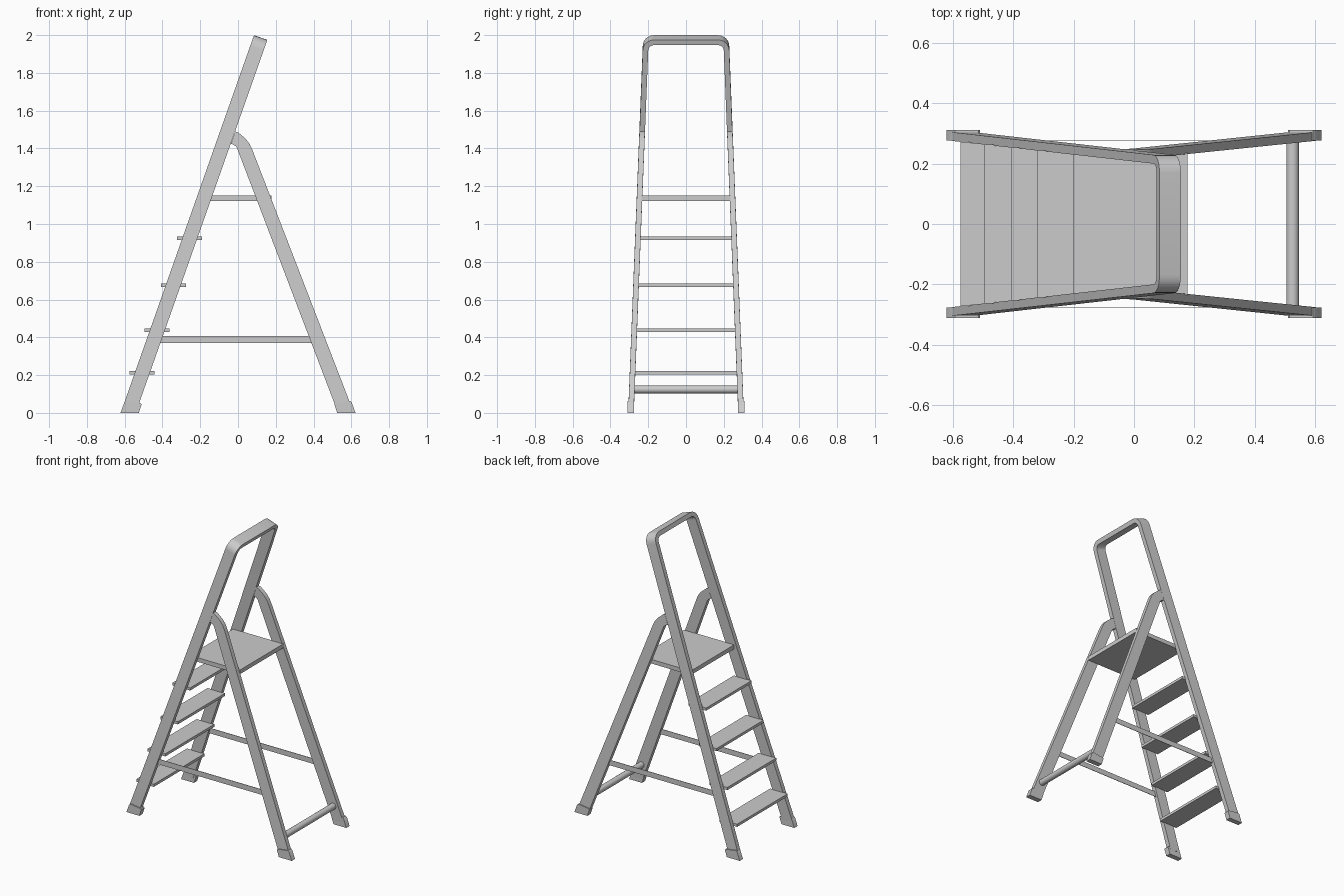
import bpy, bmesh, math

if "Cube" in bpy.data.objects:
    bpy.data.objects.remove(bpy.data.objects["Cube"])

SPLAY = 0.04      # how much the sides lean inward per unit of height
THICK = 0.029     # tube thickness across the ladder


def side_y(z):
    """Outer y of the rails at height z."""
    return 0.306 - SPLAY * z


def finish(name, bm, mirror=False, smooth=True):
    bmesh.ops.recalc_face_normals(bm, faces=bm.faces)
    me = bpy.data.meshes.new(name)
    bm.to_mesh(me)
    bm.free()
    ob = bpy.data.objects.new(name, me)
    bpy.context.collection.objects.link(ob)
    if mirror:
        mod = ob.modifiers.new("Mirror", 'MIRROR')
        mod.use_axis = (False, True, False)
    if smooth:
        bpy.ops.object.select_all(action='DESELECT')
        ob.select_set(True)
        bpy.context.view_layer.objects.active = ob
        bpy.ops.object.shade_smooth_by_angle(angle=math.radians(30))
    return ob


def strip(name, edge_a, edge_b, place, mirror=False):
    """Solid band between two matching edge lines; place(p, side) gives 3D points."""
    bm = bmesh.new()
    rings = [[bm.verts.new(place(p, s)) for p, s in ((a, 0), (a, 1), (b, 1), (b, 0))]
             for a, b in zip(edge_a, edge_b)]
    for r, q in zip(rings, rings[1:]):
        for i in range(4):
            j = (i + 1) % 4
            bm.faces.new((r[i], r[j], q[j], q[i]))
    bm.faces.new(rings[0])
    bm.faces.new(rings[-1])
    return finish(name, bm, mirror)


def box(name, x0, x1, y0, y1, z0, z1, mirror=False):
    bm = bmesh.new()
    bmesh.ops.create_cube(bm, size=1)
    for v in bm.verts:
        v.co = (x1 if v.co.x > 0 else x0, y1 if v.co.y > 0 else y0, z1 if v.co.z > 0 else z0)
    return finish(name, bm, mirror, smooth=False)


# Front frame: leaning inverted U with rounded top corners
LEAN = math.atan(0.353)
sn, cs = math.sin(LEAN), math.cos(LEAN)


def frame_half(radius, inset):
    pts = [(0.3045 - inset, -2.07)]
    for i in range(7):
        a = math.radians(15 * i)
        pts.append((0.169 + radius * math.cos(a), -0.06 + radius * math.sin(a)))
    return pts


def frame_place(p, side):
    t = 0.0375 * (1 if side else -1)
    return (0.12 + p[1] * sn + t * cs, p[0], 1.987 + p[1] * cs - t * sn)


def full(half):
    return half + [(-y, s) for y, s in reversed(half)]


strip("front_frame", full(frame_half(0.06, 0)), full(frame_half(0.031, THICK)), frame_place)

# Rear legs: straight tubes curving into the front rails at the top
leg_outer = [(0.602, 0.03), (0.077, 1.39), (0.062, 1.423), (0.04, 1.452), (0.0, 1.485), (-0.015, 1.49)]
leg_inner = [(0.522, 0.02), (0.0, 1.388), (-0.005, 1.402), (-0.012, 1.412), (-0.025, 1.42), (-0.037, 1.425)]
strip("rear_legs", leg_outer, leg_inner,
      lambda p, side: (p[0], side_y(p[1]) - side * THICK, p[1]), mirror=True)

# Rubber feet: slanted blocks with a bevelled rim, front and rear
foot_l = [(-0.622, 0), (-0.602, 0.055), (-0.594, 0.062)]
foot_r = [(-0.525, 0), (-0.510, 0.045), (-0.515, 0.051)]
for name, sx in (("front_feet", 1), ("rear_feet", -1)):
    strip(name, foot_l, foot_r,
          lambda p, side, sx=sx: (sx * p[0], (0.276 if side else 0.311), p[1]), mirror=True)

# Steps between the front rails
for i, (x, z) in enumerate(((-0.575, 0.213), (-0.495, 0.438), (-0.407, 0.676), (-0.322, 0.925))):
    w = side_y(z) - THICK + 0.004
    box(f"step_{i + 1}", x, x + 0.132, -w, w, z - 0.009, z + 0.009)

# Standing platform
box("platform", -0.2, 0.178, -0.235, 0.235, 1.122, 1.15)

# Thin side braces joining front and rear legs
box("side_braces", -0.42, 0.42, 0.2745, 0.2775, 0.37, 0.406, mirror=True)

# Round crossbar between the rear legs
bpy.ops.mesh.primitive_cylinder_add(vertices=16, radius=0.021, depth=0.56,
                                    location=(0.526, 0, 0.124), rotation=(math.pi / 2, 0, 0))
bar = bpy.context.object
bar.name = "rear_crossbar"
bpy.ops.object.shade_smooth_by_angle(angle=math.radians(30))
